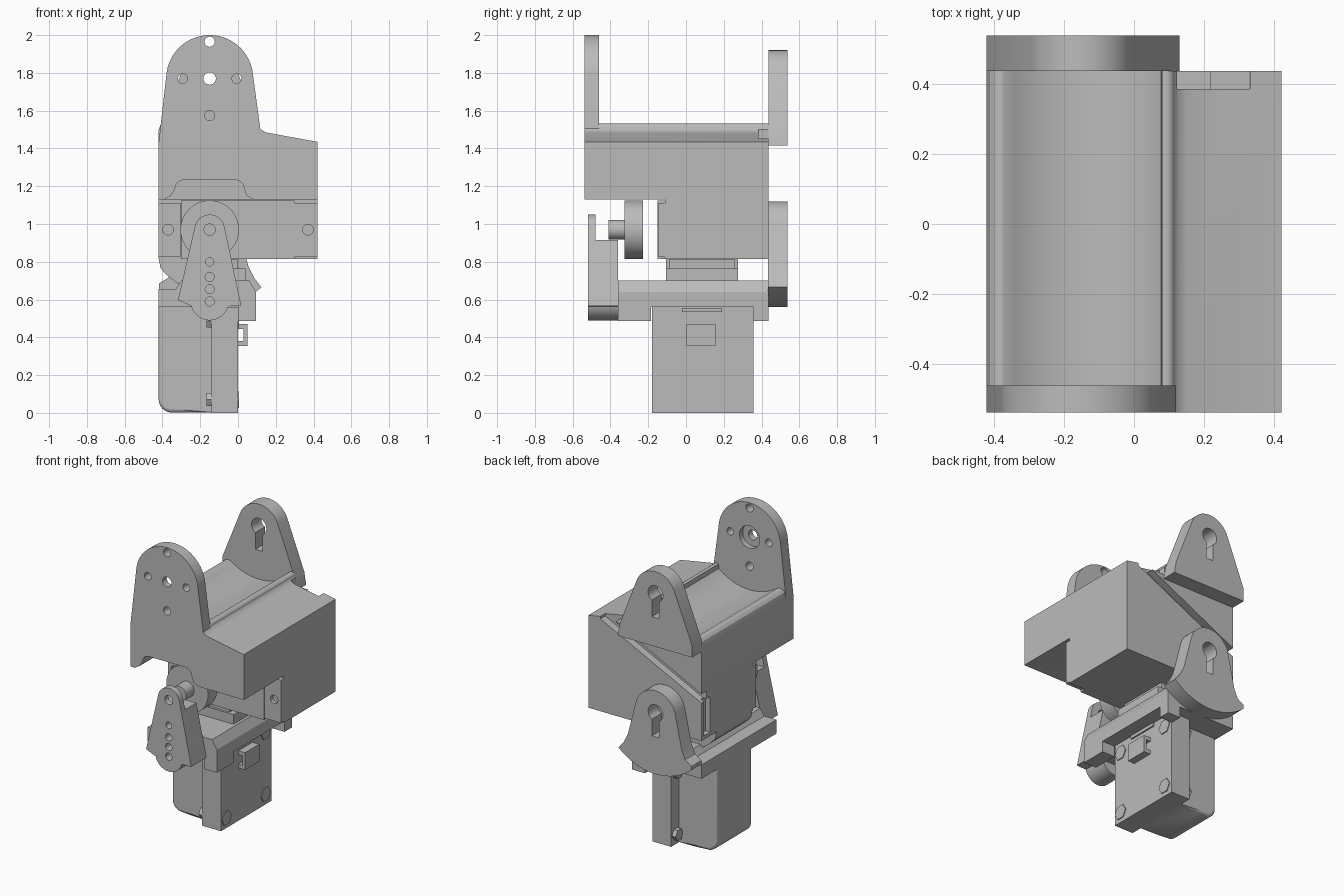
import bpy, bmesh
from math import sin, cos, radians

cube = bpy.data.objects.get("Cube")
if cube:
    bpy.data.objects.remove(cube, do_unlink=True)

grey = bpy.data.materials.new("plain grey")
grey.use_nodes = True
grey.diffuse_color = (0.5, 0.5, 0.5, 1)
grey.node_tree.nodes["Principled BSDF"].inputs["Base Color"].default_value = (0.5, 0.5, 0.5, 1)

AX = -0.15             # x of both pivot axes
TOP, LOW = 1.77, 0.97  # heights of the pivot axes
FRONT, BACK, END = -0.538, 0.436, 0.538  # depth of the housing and rear pivots
parts = []


def arc(cx, cz, r, a0, a1, n=24):
    return [(cx + r * cos(radians(a0 + (a1 - a0) * i / n)),
             cz + r * sin(radians(a0 + (a1 - a0) * i / n))) for i in range(n + 1)]


def prism(name, pts, a, b, axis="y"):
    """Extrude a closed outline along y (points are x,z) or x (points are y,z)."""
    bm = bmesh.new()
    place = (lambda p, d: (p[0], d, p[1])) if axis == "y" else (lambda p, d: (d, p[0], p[1]))
    face = bm.faces.new([bm.verts.new(place(p, a)) for p in pts])
    ext = bmesh.ops.extrude_face_region(bm, geom=[face])
    move = (0, b - a, 0) if axis == "y" else (b - a, 0, 0)
    bmesh.ops.translate(bm, vec=move, verts=[v for v in ext["geom"] if isinstance(v, bmesh.types.BMVert)])
    bmesh.ops.recalc_face_normals(bm, faces=bm.faces)
    mesh = bpy.data.meshes.new(name)
    bm.to_mesh(mesh)
    bm.free()
    mesh.materials.append(grey)
    ob = bpy.data.objects.new(name, mesh)
    bpy.context.collection.objects.link(ob)
    parts.append(ob)
    return ob


def box(name, x0, x1, y0, y1, z0, z1):
    return prism(name, [(x0, z0), (x1, z0), (x1, z1), (x0, z1)], y0, y1)


def disc(name, c, z, r, a, b, axis="y", n=32):
    return prism(name, arc(c, z, r, 0, 360 - 360 / n, n - 1), a, b, axis)


def cut(ob, *cutters):
    for c in cutters:
        mod = ob.modifiers.new("cut", "BOOLEAN")
        mod.operation, mod.solver, mod.object = "DIFFERENCE", "EXACT", c
        bpy.context.view_layer.objects.active = ob
        bpy.ops.object.modifier_apply(modifier=mod.name)
        parts.remove(c)
        bpy.data.objects.remove(c, do_unlink=True)


def keyhole(ob, z):
    cut(ob, disc("c", AX, z, 0.055, 0.3, 0.7),
        box("c", AX - 0.027, AX + 0.027, 0.3, 0.7, z - 0.16, z))


# Upper housing: curved saddle between two rounded rims
saddle = arc(AX, TOP, 0.354, -50, -125, 32)
body = prism("upper_housing", [(-0.42, 1.13), (0.42, 1.13), (0.42, 1.435), (0.15, 1.484), (0.125, 1.497)]
             + arc(0.092, 1.508, 0.024, 0, 120, 8) + saddle
             + [(-0.375, 1.488), (-0.395, 1.484), (-0.41, 1.47), (-0.42, 1.43)], FRONT, BACK)
arch = ([(-0.39, 1.1), (-0.39, 1.13), (-0.355, 1.15)] + arc(-0.285, 1.185, 0.048, 180, 90, 8)
        + arc(-0.015, 1.185, 0.048, 90, 0, 8) + [(0.045, 1.15), (0.08, 1.13), (0.08, 1.1)])
cut(body, prism("c", arch, -0.7, -0.3))

# Lower part of the housing, around the upper servo, with a sloping cable channel behind
lower = box("lower_housing", -0.42, 0.42, -0.11, BACK, 0.815, 1.13)
channel = [(0.33, 1.47), (0.27, 1.47), (-0.44, 1.12), (-0.44, 1.06), (0.33, 1.435)]
for ob in (body, lower):
    cut(ob, prism("c", channel, 0.385, 0.5))
cut(body, box("c", 0.122, 0.33, 0.385, 0.5, 1.445, 1.6))
cut(lower, box("c", -0.5, -0.385, 0.345, 0.41, 0.84, 1.08))
for x0, x1, hx in ((-0.42, -0.305, -0.37), (0.3, 0.42, 0.37)):
    lug = box("servo_mount_lug", x0, x1, -0.145, -0.105, 0.825, 1.112)
    cut(lug, disc("c", hx, LOW, 0.028, -0.2, -0.12))
box("upper_servo", -0.302, 0.298, -0.15, -0.1, 0.815, 1.125)
curve = [(AX, 0.66)] + [p for p in arc(AX, LOW, 0.33, 242, 145, 24)
                        if p[0] > -0.42 and p[1] < 0.8] + [(-0.42, 0.82), (AX, 0.82)]
prism("rounded_underside", curve, -0.105, 0.275)

# Front pivot plate with screw holes
front = prism("front_pivot_plate", [(-0.42, 1.4), (0.12, 1.4), (0.12, 1.49)]
              + arc(AX, TOP, 0.23, 6, 174, 40) + [(-0.42, 1.43)], FRONT, -0.46)
holes = [(AX, TOP, 0.033), (AX - 0.143, TOP, 0.025), (AX + 0.143, TOP, 0.025),
         (AX, 1.575, 0.027), (AX, 1.965, 0.027)]
cut(front, *[disc("c", x, z, r, -0.7, -0.3, n=24) for x, z, r in holes],
    disc("c", AX, TOP, 0.075, -0.495, -0.3))

# Rear pivot plates, upper and lower
upper = prism("upper_rear_pivot", [(-0.42, 1.415), (0.13, 1.415), (0.115, 1.5)]
              + arc(AX, TOP, 0.15, 20, 160, 32) + [(-0.42, 1.5)], BACK, END)
keyhole(upper, TOP)
rear = prism("lower_rear_pivot", arc(AX, LOW, 0.41, 229, 312, 32)
             + [(0.085, 0.715), (0.055, 0.775)] + arc(AX, LOW, 0.15, 15, 165, 32)
             + [(-0.345, 0.775), (-0.37, 0.715), (-0.419, 0.685)], BACK - 0.003, END)
keyhole(rear, LOW)

# Upper servo output: gear cap, shaft and swing arm
disc("gear_cap", AX, LOW, 0.155, -0.325, -0.228, n=48)
disc("output_shaft", AX, LOW, 0.052, -0.41, -0.32)
arm = prism("swing_arm", arc(AX, LOW, 0.08, 12, 168, 24) + [(-0.318, 0.597), (-0.25, 0.567)]
            + arc(AX, 0.59, 0.1, 195, 345, 24) + [(0.017, 0.567)], -0.52, -0.36)
cut(arm, box("c", -0.5, 0.3, -0.48, -0.3, 0.915, 1.2),
    *[disc("c", AX, z, r, -0.7, -0.45, n=20) for z, r in
      ((LOW, 0.03), (0.8, 0.022), (0.72, 0.024), (0.655, 0.024), (0.59, 0.024))])

# Lower carrier block, wrapping the lower servo
carrier = prism("carrier_block", [(-0.42, 0.562), (0.0, 0.562), (0.0, 0.487), (0.095, 0.487),
                                  (0.095, 0.64), (0.06, 0.7), (-0.3, 0.7), (-0.33, 0.655), (-0.42, 0.655)],
                -0.36, BACK)
cut(carrier, box("c", -0.02, 0.2, -0.185, 0.358, 0.4, 0.56))
box("servo_gear_deck", -0.3, 0.04, -0.105, 0.275, 0.69, 0.765)
box("servo_gear_top", -0.28, 0.0, -0.09, 0.26, 0.76, 0.812)

# Lower servo: rounded case, wider lid in front of it, bolts through the lid
case = prism("servo_case", [(-0.12, 0.002), (-0.12, 0.565), (-0.42, 0.565)]
             + arc(-0.35, 0.072, 0.07, 180, 270, 10), -0.105, 0.275)
bev = case.modifiers.new("soft edges", "BEVEL")
bev.width, bev.segments, bev.limit_method, bev.angle_limit = 0.03, 4, "WEIGHT", radians(50)
weights = case.data.attributes.new("bevel_weight_edge", "FLOAT", "EDGE")
for edge in case.data.edges:
    a, b = (case.data.vertices[i].co for i in edge.vertices)
    if abs(a.y - b.y) < 0.001 and max(a.x, b.x) < -0.345:
        weights.data[edge.index].value = 1.0
box("servo_lid", -0.14, 0, -0.18, 0.357, 0, 0.56)
for y in (-0.125, 0.29):
    for z in (0.07, 0.487):
        disc("lid_screw", y, z, 0.05, -0.01, 0.006, "x", n=6)
        disc("bolt_nut", y * 1.08 - 0.005, z, 0.04, -0.167, -0.135, "x", n=6)

# Cable socket on the servo lid
socket = box("cable_socket", -0.01, 0.05, 0.003, 0.155, 0.355, 0.47)
cut(socket, box("c", 0.0, 0.03, -0.1, 0.2, 0.38, 0.445))
box("socket_tab", -0.01, 0.01, -0.02, 0.19, 0.535, 0.556)

# Smooth round surfaces, keep sharp corners
bpy.ops.object.select_all(action="DESELECT")
for ob in parts:
    ob.select_set(True)
bpy.context.view_layer.objects.active = parts[0]
bpy.ops.object.shade_smooth_by_angle(angle=radians(30))
